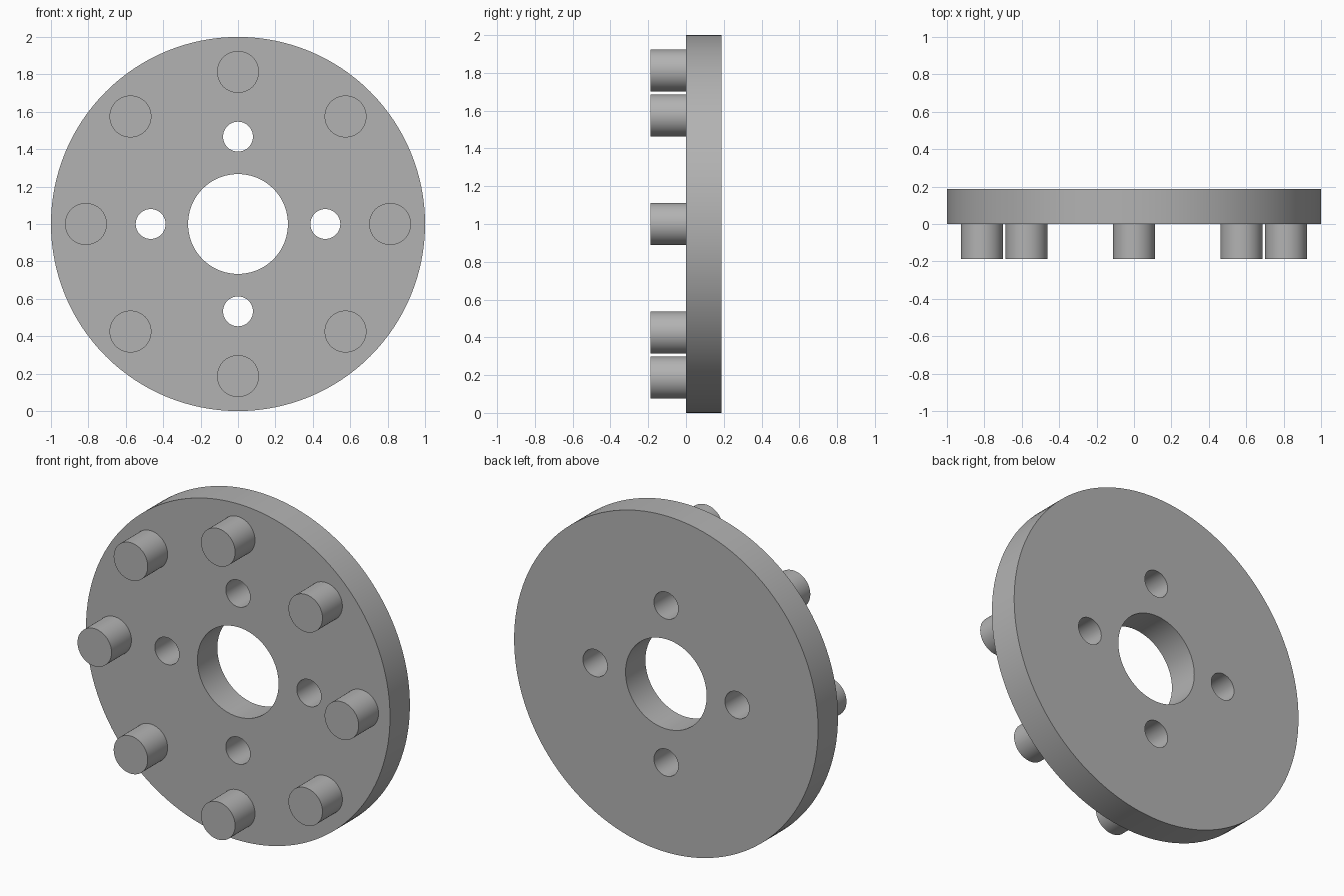
import bpy
from math import sin, cos, pi, radians

if "Cube" in bpy.data.objects:
    bpy.data.objects.remove(bpy.data.objects["Cube"])

THICK = 0.187      # plate thickness and pin length
CENTRE = 1.0       # height of the disc axis

grey = bpy.data.materials.new("plain grey")
grey.use_nodes = True
colour = (0.45, 0.45, 0.45, 1)
grey.diffuse_color = colour
grey.node_tree.nodes["Principled BSDF"].inputs["Base Color"].default_value = colour


def cylinder(name, radius, ring, angle, y0, y1, sides):
    """Cylinder along y, placed on a ring around the disc axis."""
    bpy.ops.mesh.primitive_cylinder_add(
        vertices=sides, radius=radius, depth=y1 - y0,
        location=(ring * cos(angle), (y0 + y1) / 2, CENTRE + ring * sin(angle)),
        rotation=(pi / 2, 0, 0))
    obj = bpy.context.object
    obj.name = obj.data.name = name
    obj.data.materials.append(grey)
    return obj


def smooth(obj):
    bpy.ops.object.select_all(action="DESELECT")
    obj.select_set(True)
    bpy.context.view_layer.objects.active = obj
    bpy.ops.object.shade_smooth_by_angle(angle=radians(30))


# Round plate
plate = cylinder("plate", 1.0, 0, 0, 0, THICK, 128)

# Centre bore and four bolt holes cut through the plate
cutters = [cylinder("bore_cutter", 0.267, 0, 0, -0.1, THICK + 0.1, 96)]
for i in range(4):
    cutters.append(cylinder("bolt_hole_cutter", 0.08, 0.467, i * pi / 2,
                            -0.1, THICK + 0.1, 48))
for cutter in cutters:
    cutter.hide_render = True
    cut = plate.modifiers.new("hole", "BOOLEAN")
    cut.operation = "DIFFERENCE"
    cut.solver = "EXACT"
    cut.object = cutter
    bpy.context.view_layer.objects.active = plate
    bpy.ops.object.modifier_apply(modifier=cut.name)
    bpy.data.objects.remove(cutter)
smooth(plate)

# Eight drive pins on the front face
for i in range(8):
    smooth(cylinder(f"pin_{i + 1}", 0.112, 0.813, i * pi / 4, -THICK, 0, 64))
